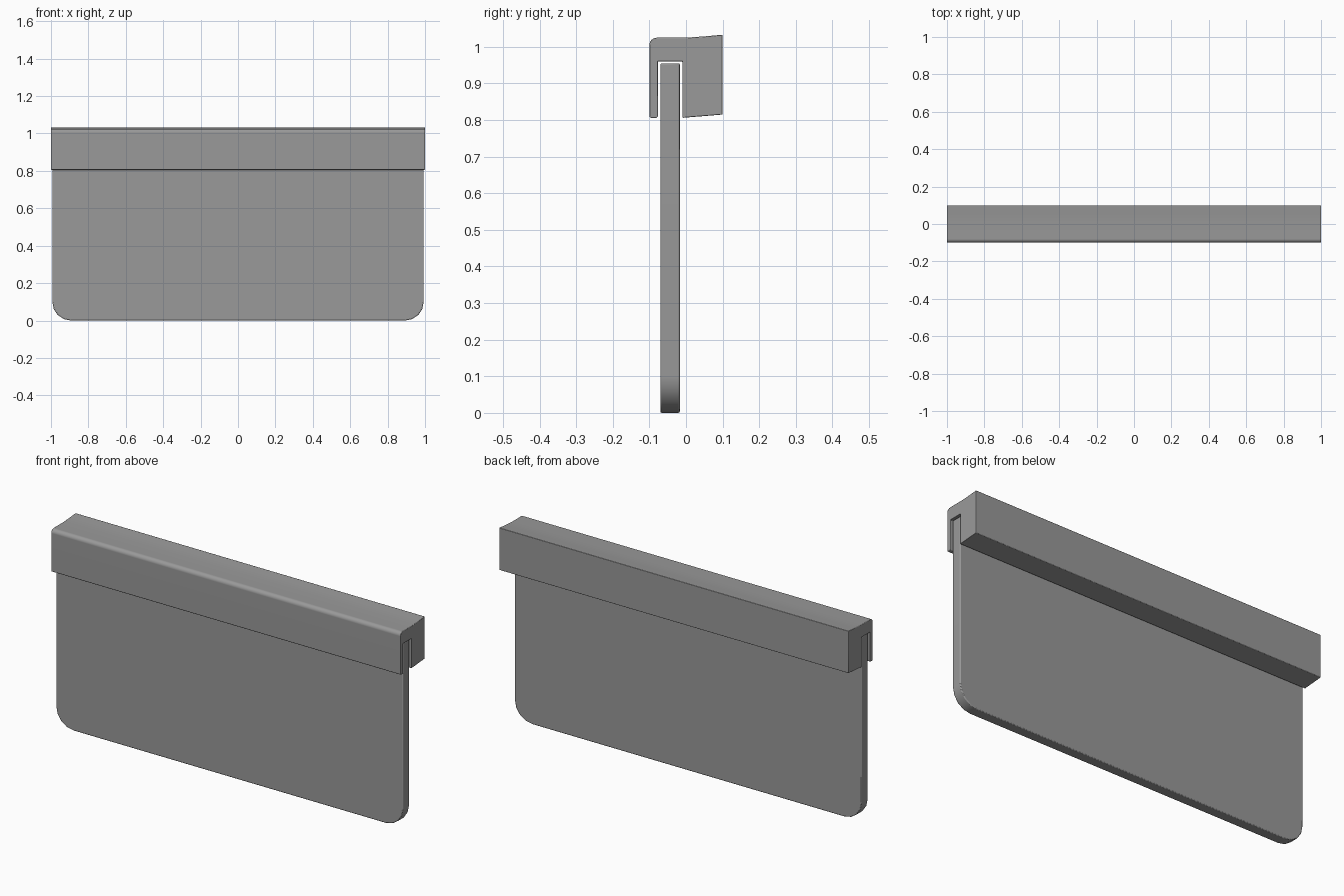
import bpy, bmesh
from math import sin, cos, pi
from mathutils import Vector

if "Cube" in bpy.data.objects:
    bpy.data.objects.remove(bpy.data.objects["Cube"])

# Dark grey plastic shared by both parts
dark_grey = bpy.data.materials.new("dark_grey")
dark_grey.diffuse_color = (0.32, 0.32, 0.32, 1)
dark_grey.use_nodes = True
dark_grey.node_tree.nodes["Principled BSDF"].inputs["Base Color"].default_value = dark_grey.diffuse_color


def arc(cx, cy, r, a0, a1, n):
    """Points along an arc, angles in degrees."""
    angles = [(a0 + (a1 - a0) * i / n) * pi / 180 for i in range(n + 1)]
    return [(cx + r * cos(a), cy + r * sin(a)) for a in angles]


def extrude_profile(name, points, to_3d, offset, bevel, smooth_angle):
    """Solid made by sweeping a closed 2D outline along a straight offset."""
    bm = bmesh.new()
    face = bm.faces.new([bm.verts.new(to_3d(p)) for p in points])
    swept = bmesh.ops.extrude_face_region(bm, geom=[face])["geom"]
    bmesh.ops.translate(bm, vec=Vector(offset),
                        verts=[v for v in swept if isinstance(v, bmesh.types.BMVert)])
    bmesh.ops.recalc_face_normals(bm, faces=bm.faces)
    mesh = bpy.data.meshes.new(name)
    bm.to_mesh(mesh)
    bm.free()
    mesh.materials.append(dark_grey)
    obj = bpy.data.objects.new(name, mesh)
    bpy.context.collection.objects.link(obj)
    bpy.context.view_layer.objects.active = obj
    obj.select_set(True)
    bpy.ops.object.shade_smooth_by_angle(angle=smooth_angle * pi / 180)
    obj.select_set(False)
    # Softened edges, with the large faces kept flat
    mod = obj.modifiers.new("edge_bevel", "BEVEL")
    mod.width = bevel
    mod.segments = 2
    mod.limit_method = "ANGLE"
    mod.angle_limit = 50 * pi / 180
    normals = obj.modifiers.new("flat_faces", "WEIGHTED_NORMAL")
    normals.keep_sharp = True
    return obj


# Hanging panel: rounded bottom corners, softened edges
half = arc(0.893, 0.1, 0.1, -90, 0, 4) + [(0.993, 0.955)]
outline = half + [(-x, z) for x, z in reversed(half)]
extrude_profile("panel", outline, lambda p: (p[0], -0.07, p[1]),
                (0, 0.053, 0), 0.004, 35)

# Top clip rail: slotted cross-section (y, z) with a thin front lip
rail = ([(0.1, 0.815), (0.1, 1.033), (0.05, 1.0285), (0.0, 1.025)]
        + arc(-0.08, 1.005, 0.02, 90, 180, 4)
        + arc(-0.095, 0.811, 0.005, 180, 270, 2)
        + [(-0.081, 0.806), (-0.077, 0.81), (-0.077, 0.96),
           (-0.01, 0.96), (-0.01, 0.806)])
extrude_profile("clip_rail", rail, lambda p: (-1.0, p[0], p[1]),
                (2.0, 0, 0), 0.002, 46)
